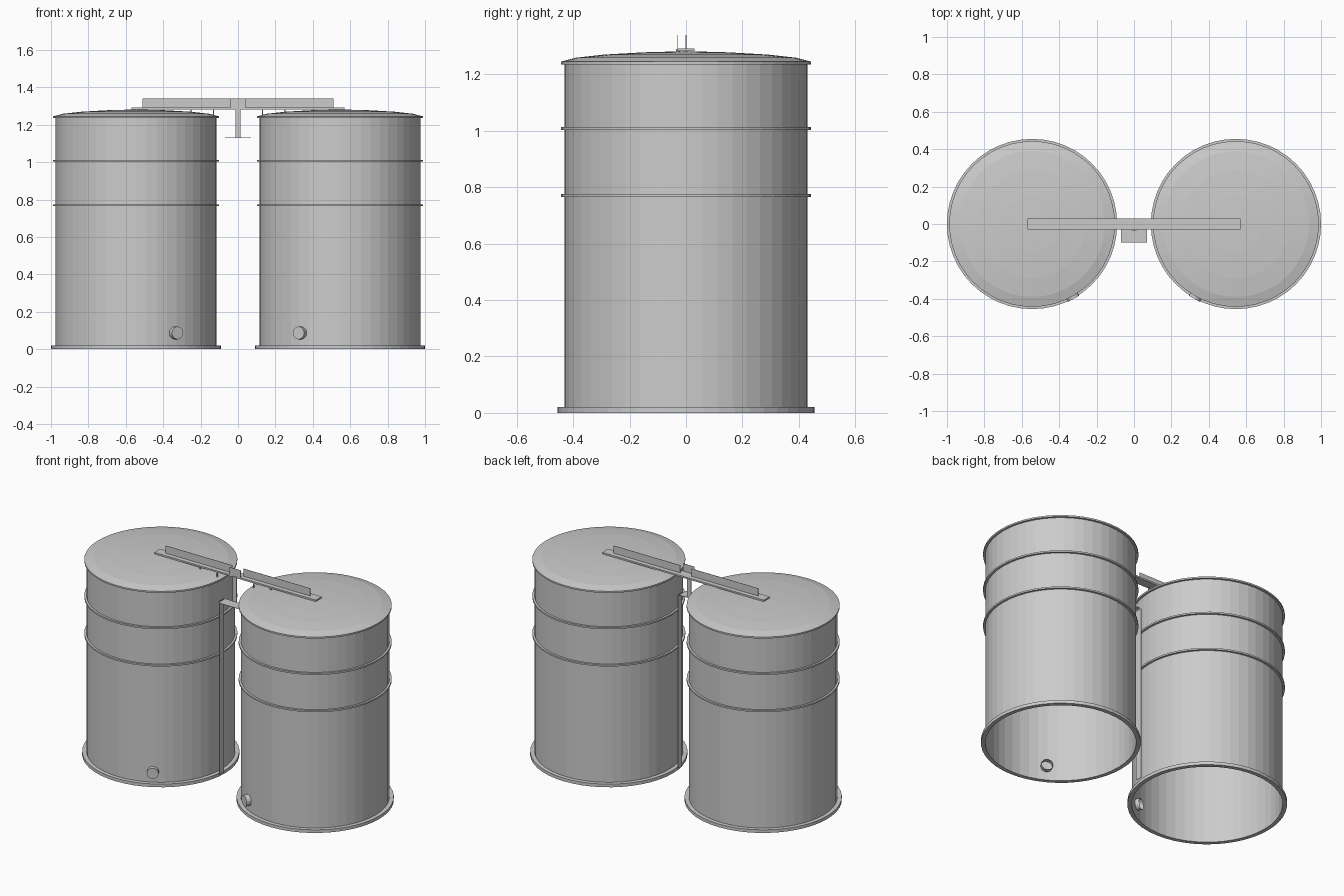
import bpy, bmesh, math
from mathutils import Matrix, Vector

cube = bpy.data.objects.get("Cube")
if cube:
    bpy.data.objects.remove(cube)

SEGS = 48
CENTRE = 0.545

metal = bpy.data.materials.new("grey_steel")
metal.use_nodes = True
GREY = (0.6, 0.6, 0.6, 1)
metal.diffuse_color = GREY
metal.node_tree.nodes["Principled BSDF"].inputs["Base Color"].default_value = GREY


def finish(name, bm):
    """Turn a bmesh into a named object."""
    mesh = bpy.data.meshes.new(name)
    bm.to_mesh(mesh)
    bm.free()
    mesh.materials.append(metal)
    obj = bpy.data.objects.new(name, mesh)
    bpy.context.collection.objects.link(obj)
    return obj


def lathe(name, profile, x, closed=False):
    """Spin an (r, z) profile around a vertical axis at x."""
    bm = bmesh.new()
    verts = [bm.verts.new((r, 0, z)) for r, z in profile]
    pairs = list(zip(verts, verts[1:]))
    if closed:
        pairs.append((verts[-1], verts[0]))
    edges = [bm.edges.new(p) for p in pairs]
    bmesh.ops.spin(bm, geom=verts + edges, axis=(0, 0, 1), cent=(0, 0, 0),
                   angle=math.tau, steps=SEGS, use_duplicate=False)
    bmesh.ops.remove_doubles(bm, verts=bm.verts, dist=0.0005)
    bmesh.ops.recalc_face_normals(bm, faces=bm.faces)
    bmesh.ops.translate(bm, verts=bm.verts, vec=(x, 0, 0))
    return finish(name, bm)


def ring(name, x, r_in, r_out, z0, z1):
    return lathe(name, [(r_in, z0), (r_out, z0), (r_out, z1), (r_in, z1)], x, True)


def sheet(name, a, b):
    """Flat sheet or box spanning two corners; sheets are a hair thick."""
    a, b = Vector(a), Vector(b)
    size = [max(abs(d), 0.002) for d in b - a]
    bm = bmesh.new()
    bmesh.ops.create_cube(bm, size=1)
    bmesh.ops.scale(bm, verts=bm.verts, vec=size)
    bmesh.ops.translate(bm, verts=bm.verts, vec=(a + b) / 2)
    return finish(name, bm)


def outlet(name, x, side):
    """Short pipe through the tank wall, capped outside and open inside."""
    direction = Vector((-side * 0.485, -0.875, 0)).normalized()
    bm = bmesh.new()
    bmesh.ops.create_cone(bm, cap_ends=True, segments=20, radius1=0.034,
                          radius2=0.034, depth=0.055)
    inner = [f for f in bm.faces if f.normal.z < -0.9]
    bmesh.ops.delete(bm, geom=inner, context='FACES')
    turn = direction.to_track_quat('Z', 'Y').to_matrix().to_4x4()
    place = Matrix.Translation(Vector((x, 0, 0.087)) + direction * 0.43)
    bmesh.ops.transform(bm, matrix=place @ turn, verts=bm.verts)
    return finish(name, bm)


for label, side in (("left", 1), ("right", -1)):
    x = side * CENTRE
    # Open-bottomed tank with hoops and a shallow domed lid
    lathe(label + "_tank_wall", [(0.43, 0), (0.43, 1.24)], x)
    ring(label + "_base_flange", x, 0.43, 0.455, 0, 0.02)
    for part, z in (("lower_hoop", 0.765), ("upper_hoop", 1.003), ("lid_rim", 1.235)):
        ring(label + "_" + part, x, 0.43, 0.443, z, z + 0.01)
    lathe(label + "_lid", [(0.443, 1.245), (0.39, 1.259), (0.29, 1.27),
                           (0.15, 1.278), (0, 1.282)], x)
    outlet(label + "_outlet", x, side)

    # Upright web and hangers of the bridging beam
    sheet(label + "_beam_web", (side * 0.04, 0, 1.29), (side * 0.51, 0, 1.34))
    for i, hx in enumerate((0.13, 0.25, 0.40)):
        sheet(f"{label}_hanger_{i + 1}", (side * hx - 0.003, -0.028, 1.25),
              (side * hx + 0.003, -0.022, 1.285))

    # Tall strip carrying the bracket
    sheet(label + "_upright", (side * 0.08, -0.075, 0.02), (side * 0.08, -0.03, 1.13))

# Beam base, centre plate, post and bracket
sheet("beam_base", (-0.57, -0.03, 1.282), (0.57, 0.03, 1.292))
sheet("beam_centre_plate", (-0.04, -0.03, 1.29), (0.04, -0.03, 1.34))
sheet("bracket_post", (-0.014, -0.035, 1.13), (0.014, -0.03, 1.29))
sheet("bracket_shelf", (-0.07, -0.10, 1.13), (0.07, -0.03, 1.13))
